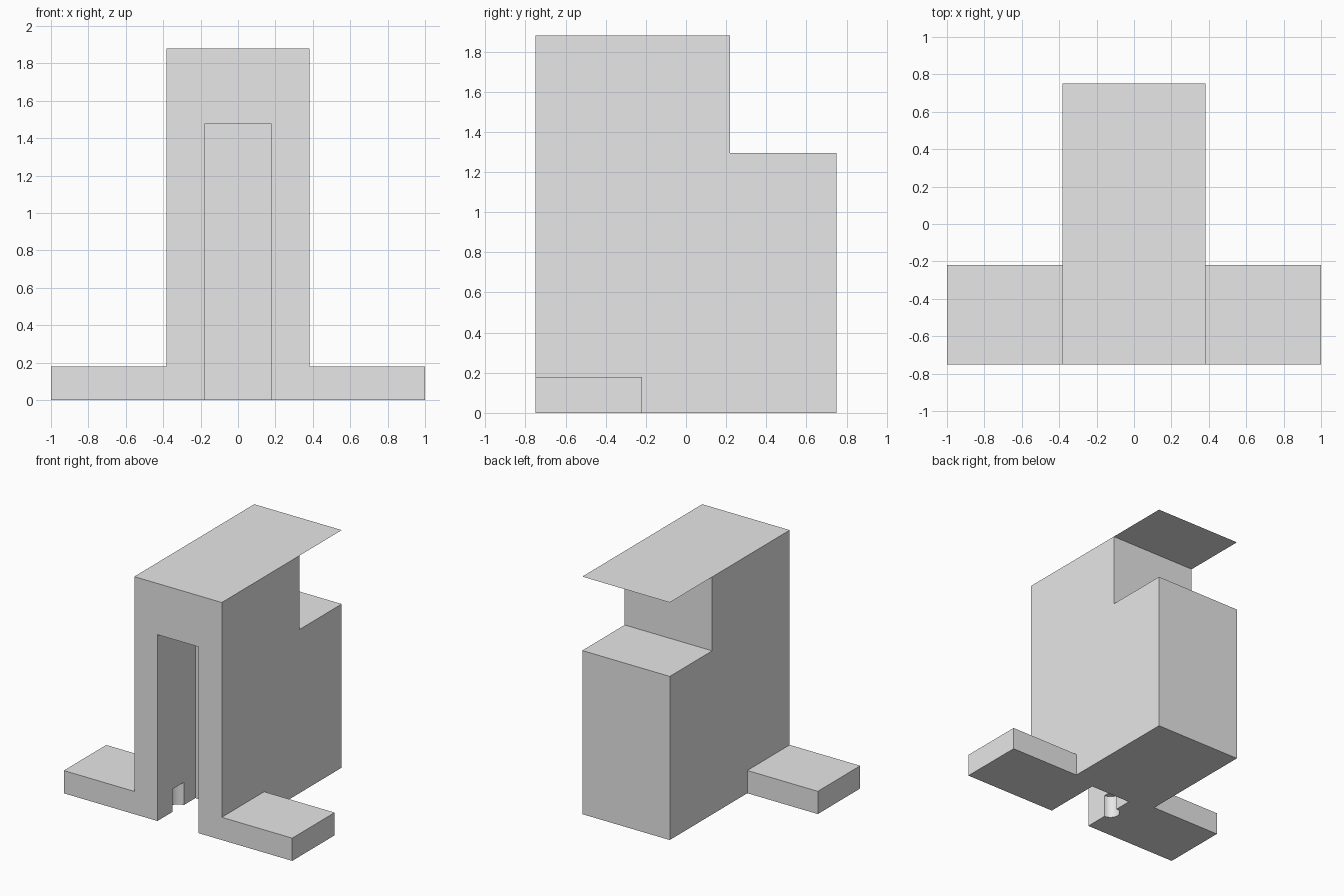
import bpy
import bmesh
from mathutils import Vector

cube = bpy.data.objects.get("Cube")
if cube:
    bpy.data.objects.remove(cube, do_unlink=True)

grey = bpy.data.materials.new("plain_grey")
grey.use_nodes = True
grey.diffuse_color = (0.8, 0.8, 0.8, 1)
grey.node_tree.nodes["Principled BSDF"].inputs["Base Color"].default_value = grey.diffuse_color

HALF = 0.383     # half width of the body
FRONT, BACK, STEP = -0.75, 0.75, 0.22
TOP, LEDGE, FOOT = 1.88, 1.295, 0.18
SLOT, SLOT_BACK, SLOT_TOP = 0.18, -0.275, 1.475


def finish(name, bm):
    bmesh.ops.recalc_face_normals(bm, faces=bm.faces[:])
    mesh = bpy.data.meshes.new(name)
    bm.to_mesh(mesh)
    bm.free()
    mesh.materials.append(grey)
    obj = bpy.data.objects.new(name, mesh)
    bpy.context.collection.objects.link(obj)
    return obj


def extrude_x(name, profile, x0, x1):
    """Extrude a (y, z) outline from x0 to x1."""
    bm = bmesh.new()
    face = bm.faces.new([bm.verts.new((x0, y, z)) for y, z in profile])
    if x1 != x0:
        new = bmesh.ops.extrude_face_region(bm, geom=[face])["geom"]
        verts = [v for v in new if isinstance(v, bmesh.types.BMVert)]
        bmesh.ops.translate(bm, verts=verts, vec=Vector((x1 - x0, 0, 0)))
    return finish(name, bm)


def rect(y0, y1, z0, z1):
    return [(y0, z0), (y1, z0), (y1, z1), (y0, z1)]


def cut(target, cutter):
    cutter.hide_render = True
    mod = target.modifiers.new("cut", 'BOOLEAN')
    mod.operation = 'DIFFERENCE'
    mod.solver = 'EXACT'
    mod.object = cutter
    bpy.context.view_layer.objects.active = target
    bpy.ops.object.modifier_apply(modifier=mod.name)
    bpy.data.objects.remove(cutter, do_unlink=True)


# Body with a lower ledge at the back
body = extrude_x("body", [(FRONT, 0), (BACK, 0), (BACK, LEDGE), (STEP, LEDGE),
                          (STEP, TOP), (FRONT, TOP)], -HALF, HALF)

# Tall slot in the front, open at the bottom
cut(body, extrude_x("slot_cutter", rect(FRONT - 0.1, SLOT_BACK, -0.1, SLOT_TOP),
                    -SLOT, SLOT))

# Small round recess low on one inner wall of the slot
bm = bmesh.new()
bmesh.ops.create_cone(bm, cap_ends=True, segments=32, radius1=0.07, radius2=0.07, depth=2 * FOOT)
bmesh.ops.translate(bm, verts=bm.verts[:], vec=Vector((-SLOT, -0.49, 0)))
cut(body, finish("recess_cutter", bm))

bpy.ops.object.select_all(action='DESELECT')
body.select_set(True)
bpy.context.view_layer.objects.active = body
bpy.ops.object.shade_smooth_by_angle(angle=0.6)

# Thin roof sheet overhanging the ledge
bm = bmesh.new()
bm.faces.new([bm.verts.new((x, y, TOP)) for x, y in
              ((-HALF, STEP), (HALF, STEP), (HALF, BACK), (-HALF, BACK))])
finish("roof_overhang", bm)

# Flat feet on both sides
for name, side in (("left_foot", 1), ("right_foot", -1)):
    extrude_x(name, rect(FRONT, -0.22, 0, FOOT), side * HALF, side)
